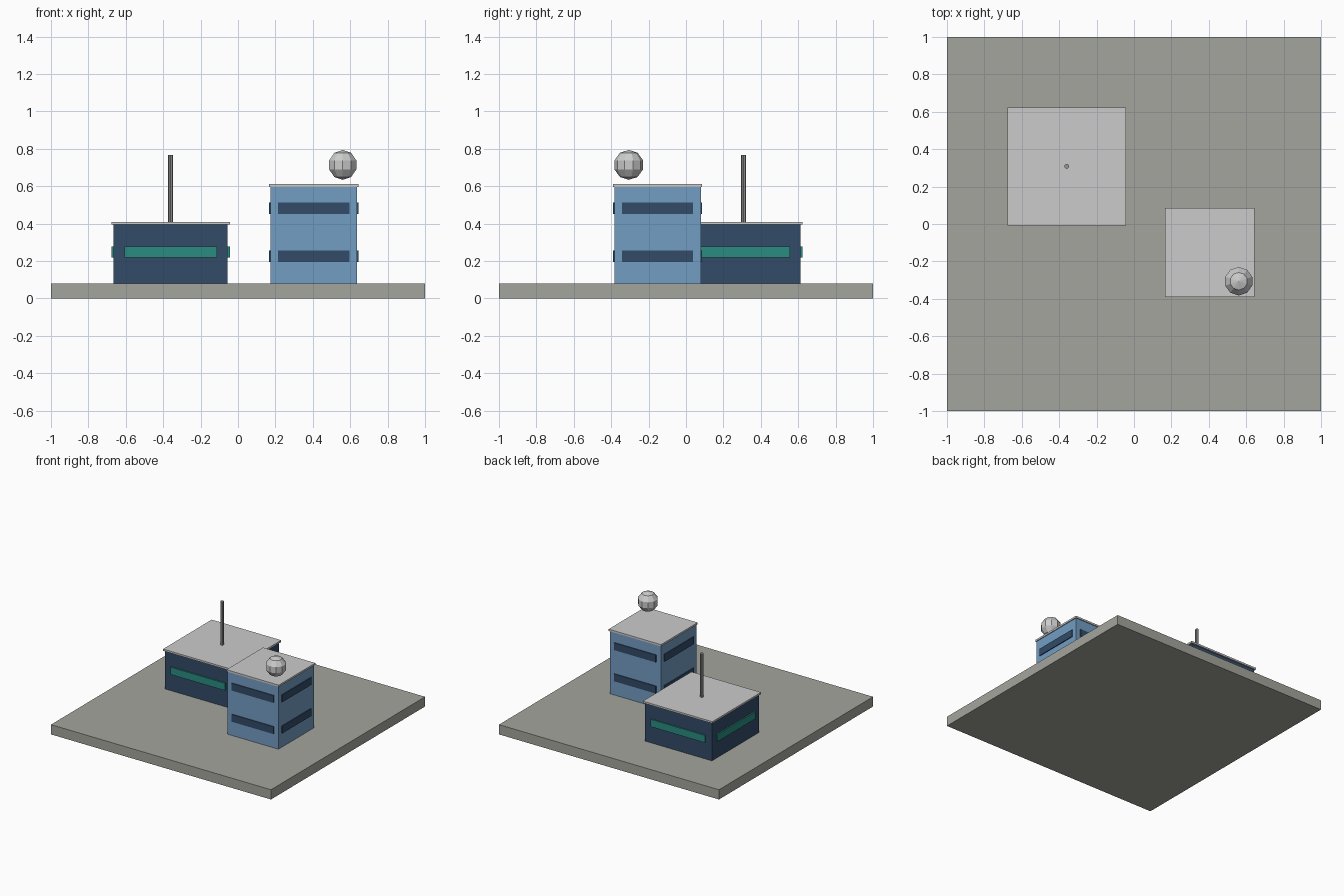
import bpy
from math import radians
from mathutils import Matrix, Vector

if "Cube" in bpy.data.objects:
    bpy.data.objects.remove(bpy.data.objects["Cube"])


def material(name, rgb):
    m = bpy.data.materials.new(name)
    m.diffuse_color = (*rgb, 1)
    m.use_nodes = True
    m.node_tree.nodes["Principled BSDF"].inputs["Base Color"].default_value = m.diffuse_color
    return m


navy = material("navy", (0.032, 0.072, 0.138))
blue = material("blue", (0.17, 0.337, 0.546))
teal = material("teal", (0.023, 0.262, 0.223))
stone = material("stone", (0.376, 0.376, 0.342))
pale = material("pale", (0.61, 0.61, 0.59))
steel = material("steel", (0.3, 0.3, 0.3))


def finish(name, mat):
    ob = bpy.context.object
    ob.name = name
    ob.data.materials.append(mat)
    return ob


def box(name, center, size, mat, angle=0):
    bpy.ops.mesh.primitive_cube_add(size=1)
    ob = finish(name, mat)
    ob.data.transform(Matrix.Diagonal((*size, 1)))
    ob.location = center
    ob.rotation_euler.z = angle
    return ob


def building(name, x, y, half, roof_half, z0, z1, z2, bands, band_width, wall, glass):
    # walls and overhanging roof slab
    box(name + "_walls", (x, y, (z0 + z1) / 2), (2 * half, 2 * half, z1 - z0), wall)
    box(name + "_roof", (x, y, (z1 + z2) / 2), (2 * roof_half, 2 * roof_half, z2 - z1), pale)
    # window strips on all four sides
    depth = 0.03
    for row, z in enumerate(bands):
        for side in range(4):
            a = radians(90 * side)
            off = Matrix.Rotation(a, 3, 'Z') @ Vector((0, -(roof_half - depth / 2), 0))
            box(f"{name}_window_{row}_{side}", (x + off.x, y + off.y, z),
                (band_width, depth, 0.06), glass, a)


# ground slab
box("base_slab", (0, 0, 0.04), (2, 2, 0.08), stone)

# wide low building and narrow tall building
building("low_building", -0.36, 0.308, 0.305, 0.316, 0.08, 0.394, 0.409,
         [0.248], 0.495, navy, teal)
building("tall_building", 0.405, -0.152, 0.231, 0.238, 0.08, 0.596, 0.611,
         [0.226, 0.482], 0.38, blue, navy)

# mast on the low roof
bpy.ops.mesh.primitive_cylinder_add(vertices=8, radius=0.013, depth=0.357,
                                    location=(-0.36, 0.308, 0.5875))
finish("mast", steel)

# faceted radar dome above the tall roof
bpy.ops.mesh.primitive_uv_sphere_add(segments=10, ring_count=5, radius=0.08,
                                     location=(0.56, -0.306, 0.714))
finish("radar_dome", pale)
